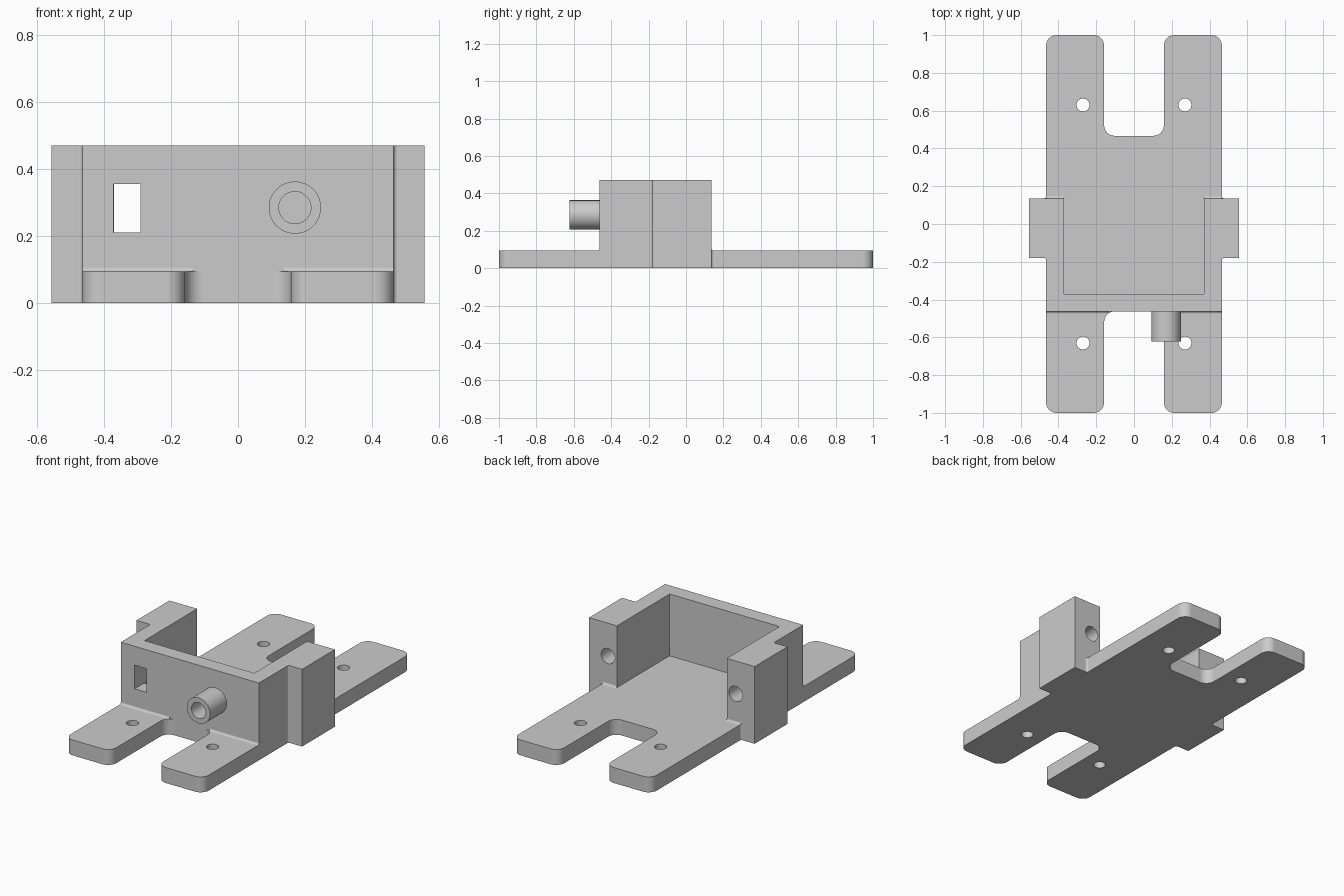
import bpy, bmesh
from math import sin, cos, pi
from mathutils import Vector, Matrix

if "Cube" in bpy.data.objects:
    bpy.data.objects.remove(bpy.data.objects["Cube"])

grey = bpy.data.materials.new("plain grey")
grey.use_nodes = True
grey.diffuse_color = (0.6, 0.6, 0.6, 1)
grey.node_tree.nodes["Principled BSDF"].inputs["Base Color"].default_value = (0.6, 0.6, 0.6, 1)

PLATE, TOP = 0.094, 0.47
SIDE, EAR, INNER = 0.465, 0.557, 0.37
FRONT, BACK, EAR_FRONT = -0.463, 0.136, -0.18
FILLET, ROUND, SLOT = 0.012, 0.055, 0.158


def make_object(name, bm):
    bmesh.ops.recalc_face_normals(bm, faces=bm.faces)
    mesh = bpy.data.meshes.new(name)
    bm.to_mesh(mesh)
    bm.free()
    mesh.materials.append(grey)
    obj = bpy.data.objects.new(name, mesh)
    bpy.context.collection.objects.link(obj)
    return obj


def prism(name, points, vector):
    """Extrude a closed 3D outline along a vector."""
    bm = bmesh.new()
    face = bm.faces.new([bm.verts.new(p) for p in points])
    new = bmesh.ops.extrude_face_region(bm, geom=[face], use_keep_orig=True)["geom"]
    verts = [g for g in new if isinstance(g, bmesh.types.BMVert)]
    bmesh.ops.translate(bm, verts=verts, vec=vector)
    return make_object(name, bm)


def cylinder(name, centre, radius, length, along_y=False):
    bm = bmesh.new()
    matrix = Matrix.Translation(centre)
    if along_y:
        matrix = matrix @ Matrix.Rotation(pi / 2, 4, 'X')
    bmesh.ops.create_cone(bm, cap_ends=True, segments=48, radius1=radius,
                          radius2=radius, depth=length, matrix=matrix)
    return make_object(name, bm)


def mirrored_outline(half, z, steps=8):
    """Mirror the right half in x and round each square corner by its radius."""
    corners = half + [(-x, y, r) for x, y, r in reversed(half)]
    points = []
    for i, (x, y, r) in enumerate(corners):
        p = Vector((x, y, z))
        if not r:
            points.append(p)
            continue
        a, b = corners[i - 1], corners[(i + 1) % len(corners)]
        u = (Vector((a[0], a[1], z)) - p).normalized()
        v = (Vector((b[0], b[1], z)) - p).normalized()
        centre = p + (u + v) * r
        for k in range(steps + 1):
            t = pi / 2 * k / steps
            points.append(centre - v * r * cos(t) - u * r * sin(t))
    return points


def cut(obj, cutters):
    bpy.context.view_layer.objects.active = obj
    for cutter in cutters:
        mod = obj.modifiers.new("cut", 'BOOLEAN')
        mod.operation, mod.solver, mod.object = 'DIFFERENCE', 'EXACT', cutter
        bpy.ops.object.modifier_apply(modifier=mod.name)
        bpy.data.objects.remove(cutter)


# Base plate with four rounded arms and side ears
plate = prism("base_plate", mirrored_outline([
    (SLOT, FRONT, ROUND), (SLOT, -1, ROUND), (SIDE, -1, ROUND),
    (SIDE, EAR_FRONT, FILLET), (EAR, EAR_FRONT, 0), (EAR, BACK, 0),
    (SIDE, BACK, FILLET), (SIDE, 1, ROUND), (SLOT, 1, ROUND),
    (SLOT, 0.467, ROUND)], 0), (0, 0, PLATE))
cut(plate, [cylinder("screw_hole", (sx * 0.27, sy * 0.63, 0), 0.034, 0.4)
            for sx in (-1, 1) for sy in (-1, 1)])

# U-shaped housing walls, open at the back, with thick side ears
walls = prism("housing_walls", mirrored_outline([
    (SIDE, FRONT, 0), (SIDE, EAR_FRONT, FILLET), (EAR, EAR_FRONT, 0),
    (EAR, BACK, 0), (INNER, BACK, 0), (INNER, -0.371, 0)], PLATE),
    (0, 0, TOP - PLATE))
window = prism("window_cutter", [(x, -0.6, z) for x, z in (
    (-0.372, 0.211), (-0.292, 0.211), (-0.292, 0.355), (-0.372, 0.355))], (0, 0.4, 0))
cut(walls, [window] + [cylinder("side_hole", (s * 0.43, BACK, 0.27), 0.046, 0.4, True)
                       for s in (-1, 1)])

# Round hollow boss on the front wall
boss = cylinder("front_boss", (0.17, (FRONT - 0.623) / 2, 0.285), 0.078,
                -0.623 * -1 + FRONT, True)
cut(boss, [cylinder("boss_bore", (0.17, -0.62, 0.285), 0.048, 0.3, True)])

# Small fillets where the walls meet the plate
parts = [plate, walls, boss]
for place, y, out, x0 in (("front", FRONT, -1, 0.135), ("back", BACK, 1, INNER)):
    for side, sx in (("left", 1), ("right", -1)):
        arc = [pi / 2 * k / 6 for k in range(7)]
        profile = [(sx * x0, y, PLATE)] + [
            (sx * x0, y + out * FILLET * (1 - sin(t)), PLATE + FILLET * (1 - cos(t)))
            for t in arc]
        parts.append(prism(f"{place}_fillet_{side}", profile, (sx * (SIDE - x0), 0, 0)))

# Smooth the curves and keep the flats flat
for obj in parts:
    bpy.ops.object.select_all(action='DESELECT')
    obj.select_set(True)
    bpy.context.view_layer.objects.active = obj
    bpy.ops.object.shade_smooth_by_angle(angle=pi / 6)
    mod = obj.modifiers.new("flat_normals", 'WEIGHTED_NORMAL')
    mod.keep_sharp = True
